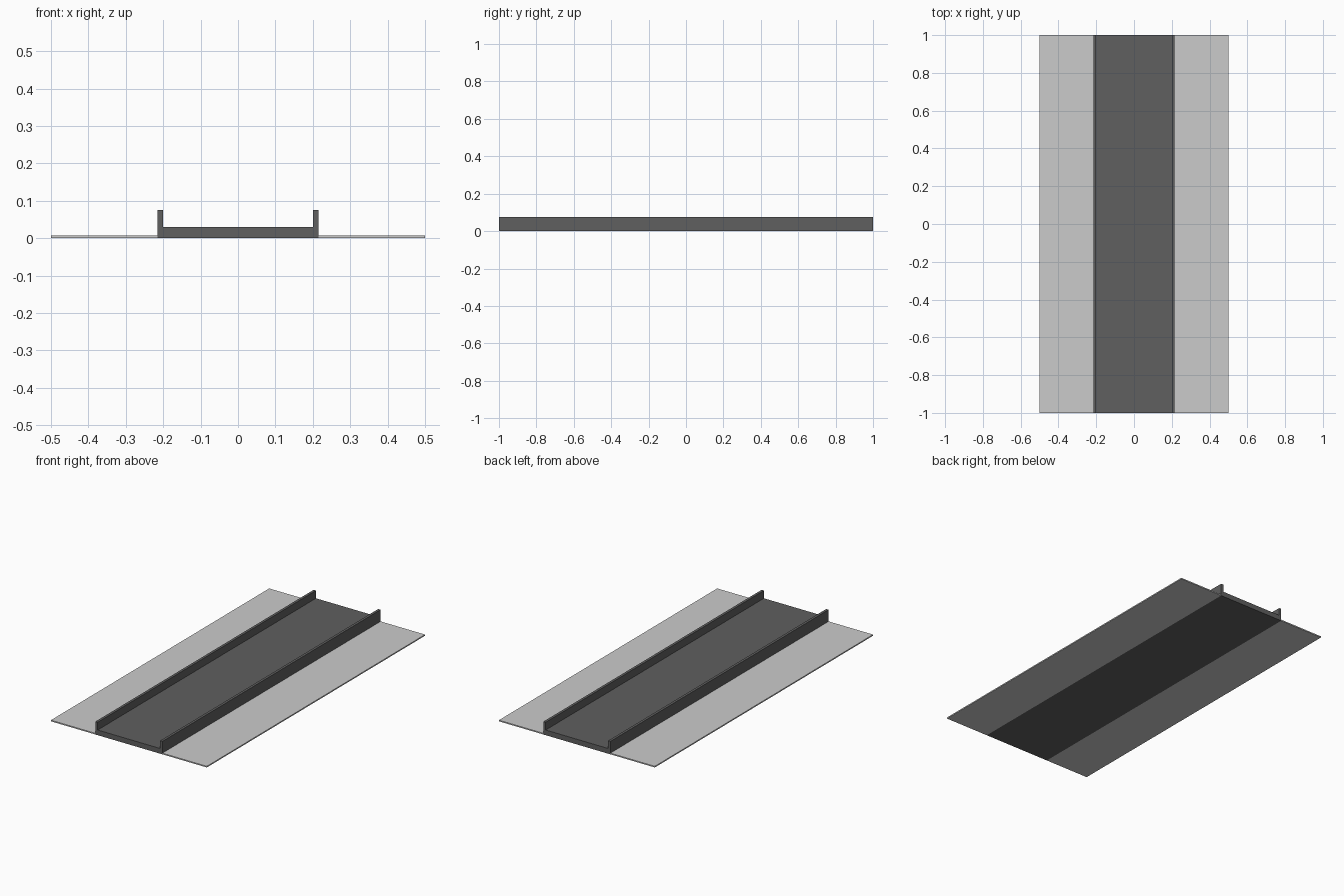
import bpy
import bmesh

cube = bpy.data.objects.get("Cube")
if cube:
    bpy.data.objects.remove(cube, do_unlink=True)

LENGTH = 2.0
HALF_WIDTH = 0.5
OUTER, INNER = 0.215, 0.2      # outer and inner faces of the side walls
PLATE, FLOOR, WALL = 0.007, 0.03, 0.075   # heights


def make_material(name, grey):
    colour = (grey, grey, grey, 1.0)
    mat = bpy.data.materials.new(name)
    mat.use_nodes = True
    mat.diffuse_color = colour
    mat.node_tree.nodes["Principled BSDF"].inputs["Base Color"].default_value = colour
    return mat


def extrude_profile(name, profile, mat):
    """Extrude a closed x-z outline along the full length in y."""
    bm = bmesh.new()
    face = bm.faces.new([bm.verts.new((x, -LENGTH / 2, z)) for x, z in profile])
    result = bmesh.ops.extrude_face_region(bm, geom=[face], use_keep_orig=True)
    moved = [g for g in result["geom"] if isinstance(g, bmesh.types.BMVert)]
    bmesh.ops.translate(bm, vec=(0, LENGTH, 0), verts=moved)
    bmesh.ops.recalc_face_normals(bm, faces=bm.faces)
    mesh = bpy.data.meshes.new(name)
    bm.to_mesh(mesh)
    bm.free()
    mesh.materials.append(mat)
    obj = bpy.data.objects.new(name, mesh)
    bpy.context.collection.objects.link(obj)
    return obj


dark = make_material("dark grey", 0.115)
light = make_material("light grey", 0.6)

# Central channel: floor with two upright walls
half = [(OUTER, 0), (OUTER, WALL), (INNER, WALL), (INNER, FLOOR)]
extrude_profile("channel", half + [(-x, z) for x, z in reversed(half)], dark)

# Thin flat plates on both sides
for side, sign in (("left", 1), ("right", -1)):
    a, b = sign * OUTER, sign * HALF_WIDTH
    extrude_profile(side + "_plate", [(a, 0), (b, 0), (b, PLATE), (a, PLATE)], light)
